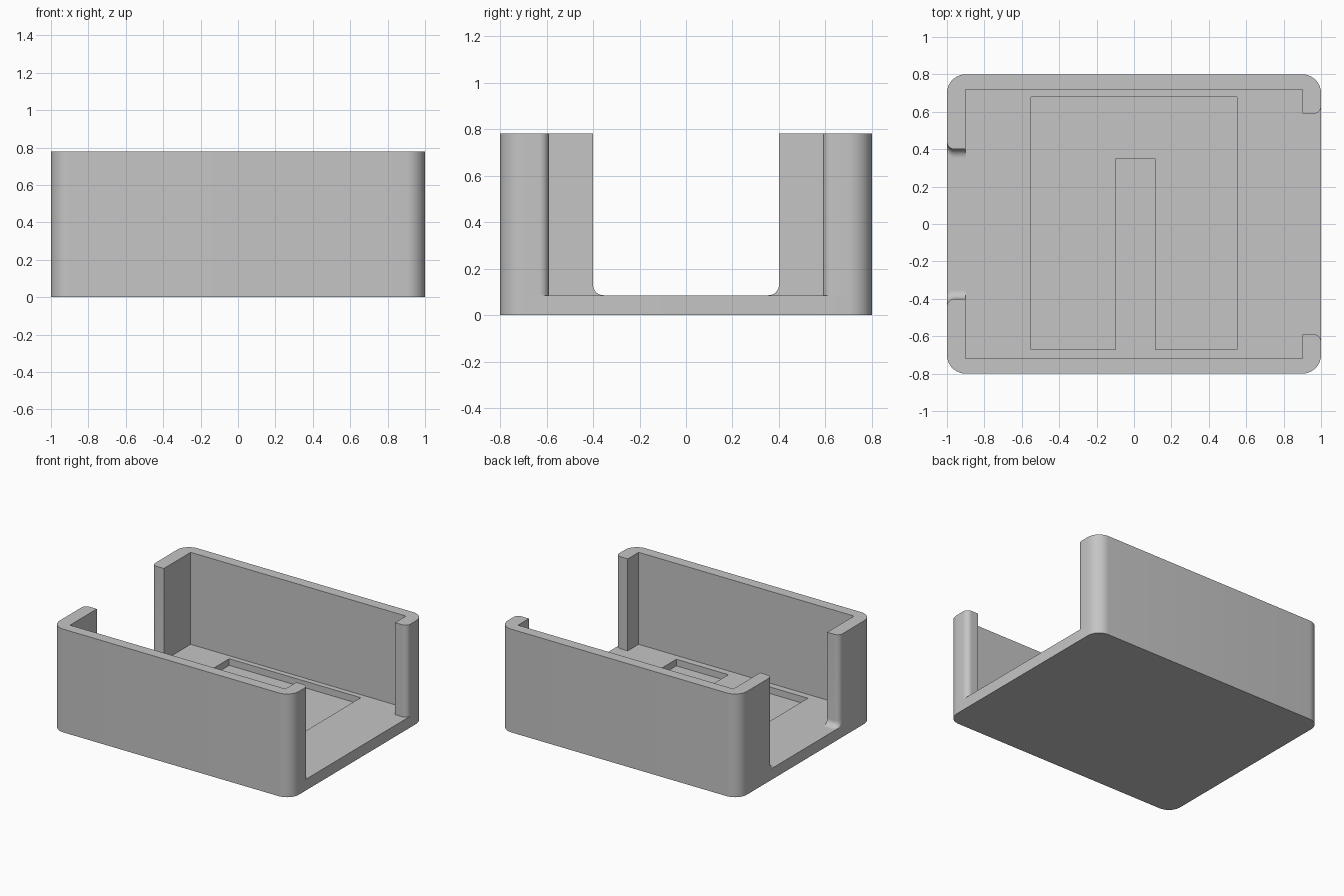
import bpy, bmesh
from math import sin, cos, pi, sqrt

if "Cube" in bpy.data.objects:
    bpy.data.objects.remove(bpy.data.objects["Cube"])

HX, HY, TOP, FLOOR = 1.0, 0.8, 0.78, 0.085
INNER_X, INNER_Y = 0.9, 0.72
CORNER, LIP_R = 0.1, 0.04
LEFT_LIP, RIGHT_LIP, FILLET = 0.59, 0.40, 0.045   # lip ends at +x and -x

grey = bpy.data.materials.new("grey_plastic")
grey.use_nodes = True
colour = (0.56, 0.56, 0.56, 1)
grey.diffuse_color = colour
grey.node_tree.nodes["Principled BSDF"].inputs["Base Color"].default_value = colour


def arc(cx, cy, r, start, steps=10):
    """Quarter circle, anticlockwise from the start angle in degrees."""
    angles = [start * pi / 180 + i / steps * pi / 2 for i in range(steps + 1)]
    return [(cx + r * cos(a), cy + r * sin(a)) for a in angles]


def loft(name, rings, bottom=True):
    """Join (outline, height) rings of equal length into a solid."""
    bm = bmesh.new()
    loops = [[bm.verts.new((x, y, z)) for x, y in outline] for outline, z in rings]
    for low, high in zip(loops, loops[1:]):
        for i in range(len(low)):
            j = (i + 1) % len(low)
            bm.faces.new((low[i], low[j], high[j], high[i]))
    bm.faces.new(loops[-1])
    if bottom:
        bm.faces.new(loops[0][::-1])
    mesh = bpy.data.meshes.new(name)
    bm.to_mesh(mesh)
    bm.free()
    mesh.materials.append(grey)
    obj = bpy.data.objects.new(name, mesh)
    bpy.context.collection.objects.link(obj)
    return obj


def activate(obj):
    bpy.ops.object.select_all(action='DESELECT')
    obj.select_set(True)
    bpy.context.view_layer.objects.active = obj


def wall_outline(right_lip, side):
    """C-shaped wall plan with rounded corners and lip ends."""
    cx, cy, r = HX - CORNER, HY - CORNER, LIP_R
    pts = [(INNER_X, LEFT_LIP)]
    pts += arc(HX - r, LEFT_LIP + r, r, 270)
    pts += arc(cx, cy, CORNER, 0) + arc(-cx, cy, CORNER, 90)
    pts += arc(-HX + r, right_lip + r, r, 180)
    pts += [(-INNER_X, right_lip), (-INNER_X, INNER_Y), (INNER_X, INNER_Y)]
    return pts if side > 0 else [(x, -y) for x, y in pts][::-1]


# Floor slab with rounded corners
cx, cy = HX - CORNER, HY - CORNER
slab = (arc(cx, cy, CORNER, 0) + arc(-cx, cy, CORNER, 90)
        + arc(-cx, -cy, CORNER, 180) + arc(cx, -cy, CORNER, 270))
floor = loft("floor", [(slab, 0), (slab, FLOOR)])

# U-shaped recess sunk into the floor, leaving a central tongue
recess = [(-0.55, -0.67), (-0.10, -0.67), (-0.10, 0.35), (0.115, 0.35),
          (0.115, -0.67), (0.55, -0.67), (0.55, 0.68), (-0.55, 0.68)]
cutter = loft("recess_cutter", [(recess, 0.035), (recess, 0.2)])
cutter.hide_render = True
cut = floor.modifiers.new("recess", 'BOOLEAN')
cut.operation = 'DIFFERENCE'
cut.solver = 'EXACT'
cut.object = cutter
activate(floor)
bpy.ops.object.modifier_apply(modifier=cut.name)
bpy.data.objects.remove(cutter)

# Front and back walls; the lips at -x flare into a fillet at the floor
parts = [floor]
for name, side in (("front_wall", -1), ("back_wall", 1)):
    rings = []
    for i in range(9):
        a = i / 8 * pi / 2
        flare = FILLET * (1 - sin(a))
        rings.append((wall_outline(RIGHT_LIP - flare, side),
                      FLOOR + FILLET * (1 - cos(a))))
    rings.append((wall_outline(RIGHT_LIP, side), TOP))
    parts.append(loft(name, rings, bottom=False))

for part in parts:
    activate(part)
    bpy.ops.object.shade_smooth_by_angle(angle=pi / 6)
